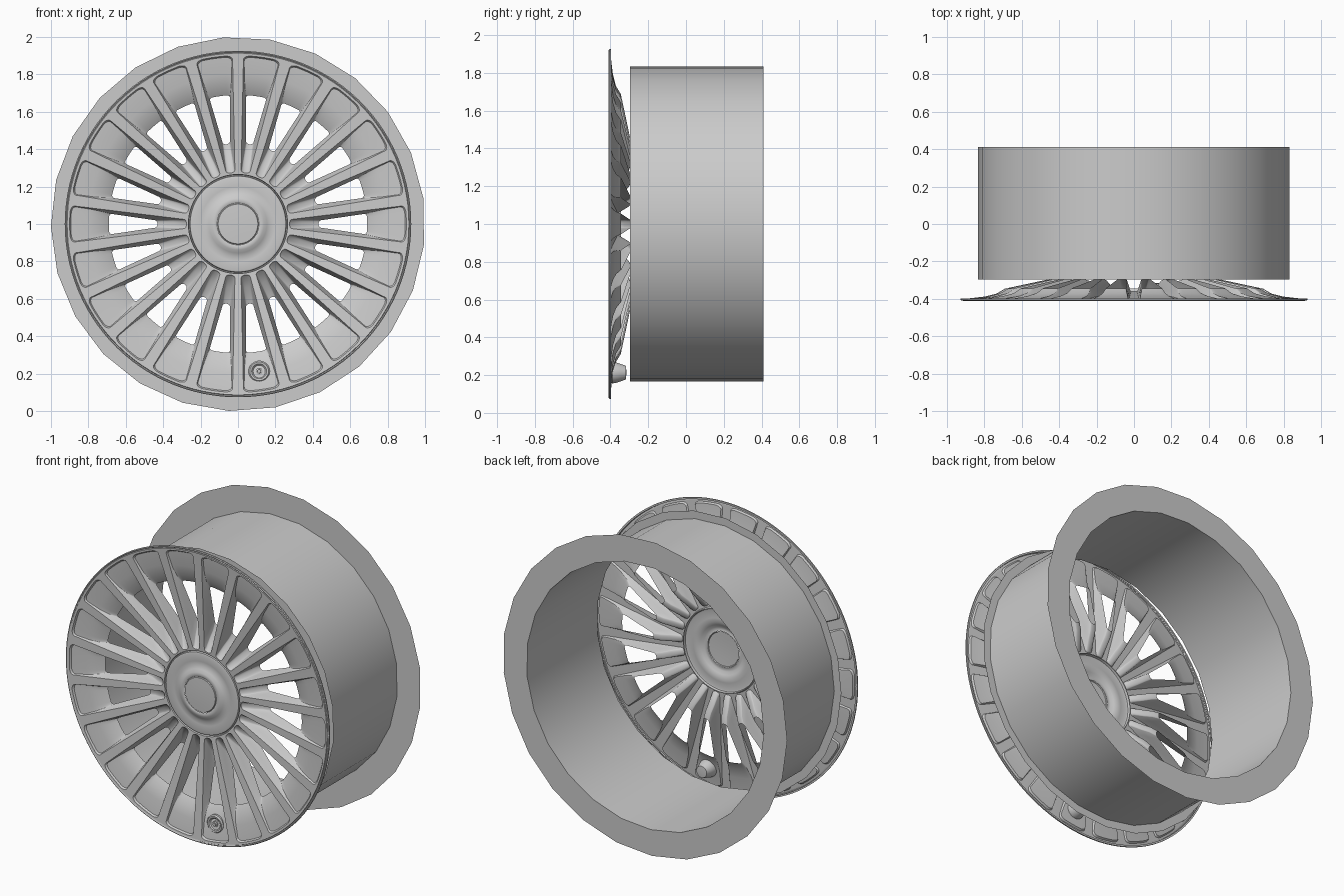
import bpy, bmesh, math

if "Cube" in bpy.data.objects:
    bpy.data.objects.remove(bpy.data.objects["Cube"])

N = 22                      # number of spokes / windows
PITCH = 2 * math.pi / N


def finish(bm, name, angle=35):
    bmesh.ops.remove_doubles(bm, verts=bm.verts, dist=0.0004)
    bmesh.ops.recalc_face_normals(bm, faces=bm.faces)
    me = bpy.data.meshes.new(name)
    bm.to_mesh(me)
    bm.free()
    ob = bpy.data.objects.new(name, me)
    bpy.context.collection.objects.link(ob)
    bpy.ops.object.select_all(action='DESELECT')
    ob.select_set(True)
    bpy.context.view_layer.objects.active = ob
    bpy.ops.object.shade_smooth_by_angle(angle=math.radians(angle))
    return ob


def revolve(name, profile, segs, centre=(0, 1), phase=0.0, angle=35):
    """Turn (radius, y) points about an axis parallel to y."""
    bm = bmesh.new()
    rings = []
    for r, y in profile:
        ring = []
        for i in range(segs):
            a = phase + 2 * math.pi * i / segs
            ring.append(bm.verts.new((centre[0] + r * math.cos(a), y,
                                      centre[1] + r * math.sin(a))))
        rings.append(ring)
    for p, q in zip(rings, rings[1:]):
        for i in range(segs):
            j = (i + 1) % segs
            bm.faces.new((p[i], p[j], q[j], q[i]))
    return finish(bm, name, angle)


def dish(r):
    """Depth of the gently dished front face."""
    return -0.41 + 0.05 * (0.91 - r) / 0.645


def square_loop(a_out, a_in, b_out, b_in, sharp=False):
    """Rounded square in (u, v); u is radial, v is sideways."""
    n, pts = 6, []
    quads = [(1, 1, 0), (-1, 1, 1), (-1, -1, 0), (1, -1, 1)]
    corners = []
    for su, sv, flip in quads:
        a, b = (a_out, b_out) if su > 0 else (a_in, b_in)
        c = []
        for k in range(n + 1):
            f = k / n * math.pi / 2
            cu, cv = math.cos(f), math.sin(f)
            if sharp:
                m = max(cu, cv)
                cu, cv = cu / m, cv / m
            c.append((su * (1 - a + a * cu), sv * (1 - b + b * cv)))
        corners.append(c if flip else c[::-1])
    # order: up the outer right corner, along the sides, round the inner end
    corners = [c[::-1] for c in corners]
    for i, c in enumerate(corners):
        pts += c
        p, q = c[-1], corners[(i + 1) % 4][0]
        m = 8 if i % 2 == 0 else 3
        for k in range(1, m):
            t = k / m
            pts.append((p[0] + (q[0] - p[0]) * t, p[1] + (q[1] - p[1]) * t))
    return pts


def loop(r_in, r_out, w_in, w_out, depth, a=(0.07, 0.05), b=(0.4, 0.9), sharp=False):
    out = []
    for u, v in square_loop(a[0], a[1], b[0], b[1], sharp):
        t = (u + 1) / 2
        r = r_in + (r_out - r_in) * t
        w = w_in + (w_out - w_in) * t
        out.append((r, v * w / r, depth(r)))
    return out


def slope(r0, y0, r1, y1):
    return lambda r: y0 + (y1 - y0) * (r - r0) / (r1 - r0)


# Spoked face: each sector runs from its border over the rim into the window
H = PITCH / 2
sector = [
    loop(0.265, 0.91, 0.265 * H, 0.91 * H, dish, sharp=True),
    loop(0.275, 0.90, 0.023, 0.099, dish),
    loop(0.281, 0.893, 0.020, 0.094, lambda r: dish(r) + 0.010),
    loop(0.34, 0.80, 0.020, 0.080, slope(0.34, -0.325, 0.80, -0.388)),
    loop(0.385, 0.735, 0.019, 0.067, slope(0.385, -0.302, 0.735, -0.372)),
    loop(0.43, 0.69, 0.018, 0.056, slope(0.43, -0.29, 0.69, -0.345),
         a=(0.12, 0.12), b=(0.3, 0.95)),
]
bm = bmesh.new()
for k in range(N):
    rings = [[bm.verts.new((r * math.cos(a + k * PITCH), y,
                            1 + r * math.sin(a + k * PITCH)))
              for r, a, y in lp] for lp in sector]
    for p, q in zip(rings, rings[1:]):
        for i in range(len(p)):
            j = (i + 1) % len(p)
            bm.faces.new((p[i], p[j], q[j], q[i]))
finish(bm, "spoked_face", 40)

# Outer lip of the face
revolve("face_lip", [(0.905, -0.409), (0.913, -0.411), (0.916, -0.406),
                     (0.921, -0.409), (0.926, -0.406), (0.926, -0.398),
                     (0.915, -0.398)], 110)

# Hub with a groove round it and a raised centre cap
revolve("hub", [(0.267, -0.360), (0.263, -0.345), (0.259, -0.345),
                (0.256, -0.360), (0.248, -0.363), (0.20, -0.357),
                (0.175, -0.357), (0.155, -0.366), (0.138, -0.376),
                (0.122, -0.379), (0.113, -0.375)], 66)
revolve("centre_cap", [(0.113, -0.373), (0.109, -0.374), (0.106, -0.379),
                       (0.06, -0.381), (0.0, -0.382)], 48)

# Barrel with flat flanges at both ends
revolve("barrel", [(0.885, -0.297), (0.835, -0.297), (0.835, 0.411),
                   (1.0, 0.411)], 25, phase=math.radians(8), angle=30)

# Tyre valve in one of the lower pockets
va = -5 * PITCH
vc = (0.795 * math.cos(va), 1 + 0.795 * math.sin(va))
revolve("valve_seat", [(0.032, -0.388), (0.040, -0.396), (0.050, -0.397),
                       (0.057, -0.390), (0.055, -0.372), (0.046, -0.345),
                       (0.036, -0.318), (0.0, -0.315)], 32, vc)
revolve("valve_stem", [(0.0, -0.403), (0.010, -0.403), (0.011, -0.395),
                       (0.018, -0.393), (0.018, -0.33), (0.0, -0.33)], 20, vc)
